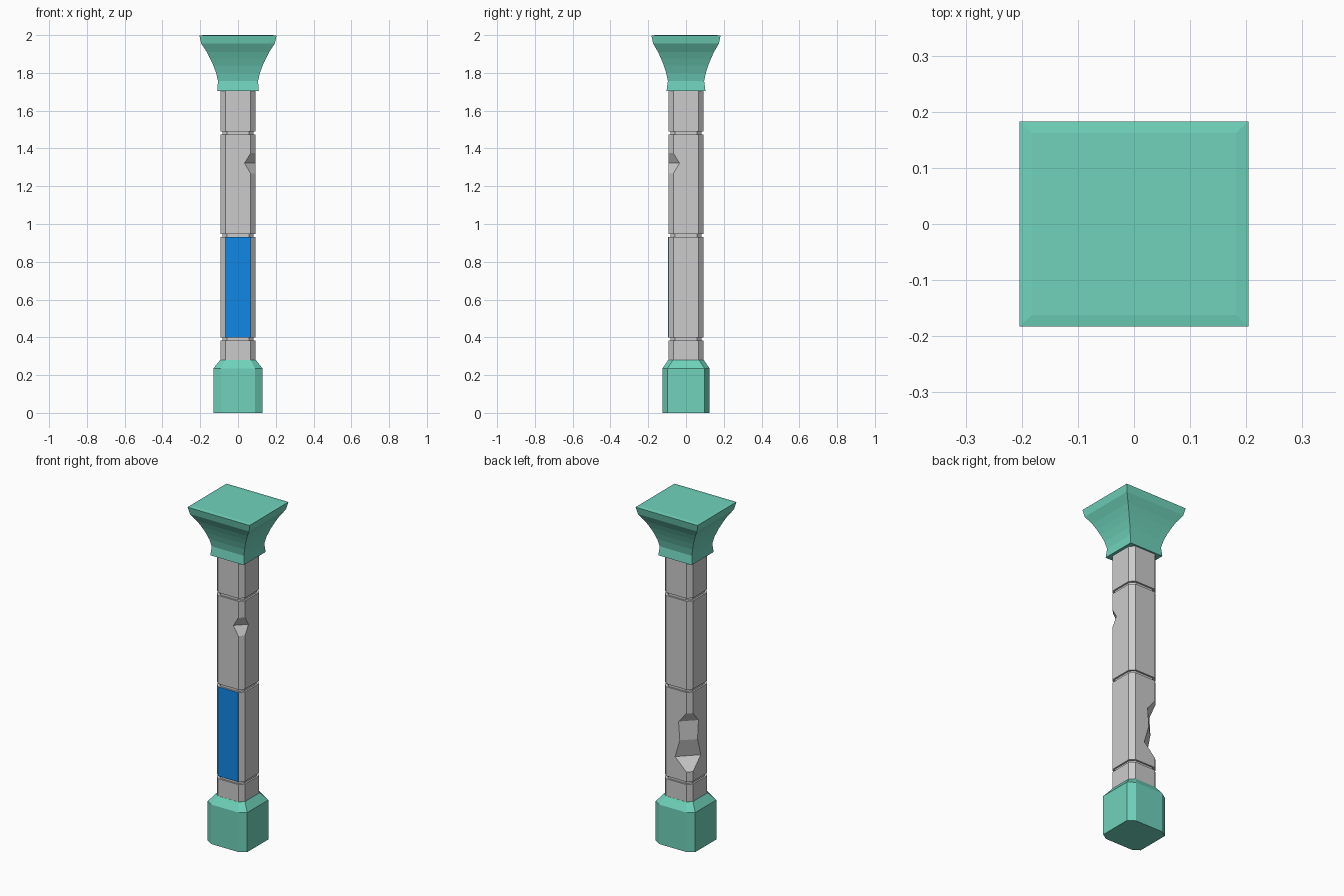
import bpy, bmesh
from mathutils import Vector

if "Cube" in bpy.data.objects:
    bpy.data.objects.remove(bpy.data.objects["Cube"])


def material(name, rgb):
    m = bpy.data.materials.new(name)
    m.diffuse_color = (*rgb, 1)
    m.use_nodes = True
    m.node_tree.nodes["Principled BSDF"].inputs["Base Color"].default_value = m.diffuse_color
    return m


GREEN = material("green_paint", (0.16, 0.65, 0.50))
BLUE = material("blue_inlay", (0.005, 0.25, 0.80))


def loft(name, rings, mat=None):
    """Stack closed rings of points into a capped solid."""
    bm = bmesh.new()
    loops = [[bm.verts.new(p) for p in ring] for ring in rings]
    n = len(loops[0])
    for a, b in zip(loops, loops[1:]):
        for i in range(n):
            j = (i + 1) % n
            bm.faces.new((a[i], a[j], b[j], b[i]))
    bm.faces.new(loops[0][::-1])
    bm.faces.new(loops[-1])
    bmesh.ops.recalc_face_normals(bm, faces=bm.faces)
    mesh = bpy.data.meshes.new(name)
    bm.to_mesh(mesh)
    bm.free()
    ob = bpy.data.objects.new(name, mesh)
    bpy.context.collection.objects.link(ob)
    if mat:
        mesh.materials.append(mat)
    return ob


def square(z, x, y):
    return [(-x, -y, z), (x, -y, z), (x, y, z), (-x, y, z)]


def chamfered(z, x, y, cx, cy):
    """Rectangle with cut corners."""
    return [(-x + cx, -y, z), (x - cx, -y, z), (x, -y + cy, z), (x, y - cy, z),
            (x - cx, y, z), (-x + cx, y, z), (-x, y - cy, z), (-x, -y + cy, z)]


def chip(target, direction, profile):
    """Break a corner: profile of (distance from axis, z) swept across the corner."""
    d = Vector(direction).normalized()
    side = Vector((-d.y, d.x, 0))
    rings = [[d * r + side * s + Vector((0, 0, z)) for r, z in profile]
             for s in (-0.2, 0.2)]
    cutter = loft("chip_cutter", rings)
    cutter.hide_render = True
    mod = target.modifiers.new("chip", 'BOOLEAN')
    mod.operation = 'DIFFERENCE'
    mod.solver = 'EXACT'
    mod.object = cutter
    bpy.context.view_layer.objects.active = target
    bpy.ops.object.modifier_apply(modifier=mod.name)
    bpy.data.objects.remove(cutter)


# Plinth with sloped collar
loft("base", [chamfered(0, 0.13, 0.125, 0.04, 0.026),
              chamfered(0.235, 0.13, 0.125, 0.04, 0.026),
              chamfered(0.28, 0.094, 0.094, 0.027, 0.025)], GREEN)

# Shaft with three narrow grooves
H, C = 0.093, 0.026
rings = [chamfered(0.275, H, H, C, C)]
for lo, hi in ((0.383, 0.399), (0.931, 0.948), (1.474, 1.491)):
    rings += [chamfered(lo, H, H, C, C), chamfered(lo, H - 0.01, H - 0.01, C, C),
              chamfered(hi, H - 0.01, H - 0.01, C, C), chamfered(hi, H, H, C, C)]
rings.append(chamfered(1.71, H, H, C, C))
shaft = loft("shaft", rings)

# Broken corners: small at front right, long at back left
chip(shaft, (1, -1, 0), [(0.090, 1.322), (0.136, 1.428), (0.136, 1.214)])
chip(shaft, (-1, 1, 0), [(0.143, 0.855), (0.077, 0.745), (0.083, 0.635),
                         (0.061, 0.53), (0.143, 0.416)])

# Blue inlay on the front face
loft("front_inlay", [[(x, y, z) for x, y in ((-0.067, -0.094), (0.067, -0.094),
                                             (0.067, -0.092), (-0.067, -0.092))]
                     for z in (0.399, 0.931)], BLUE)

# Flared square capital with a very shallow raised top
loft("capital", [square(z, x, y) for z, x, y in (
    (1.705, 0.110, 0.103), (1.757, 0.106, 0.096), (1.80, 0.116, 0.105),
    (1.84, 0.131, 0.118), (1.875, 0.147, 0.132), (1.91, 0.165, 0.148),
    (1.955, 0.195, 0.174), (1.997, 0.204, 0.183), (2.0, 0.182, 0.162))], GREEN)
